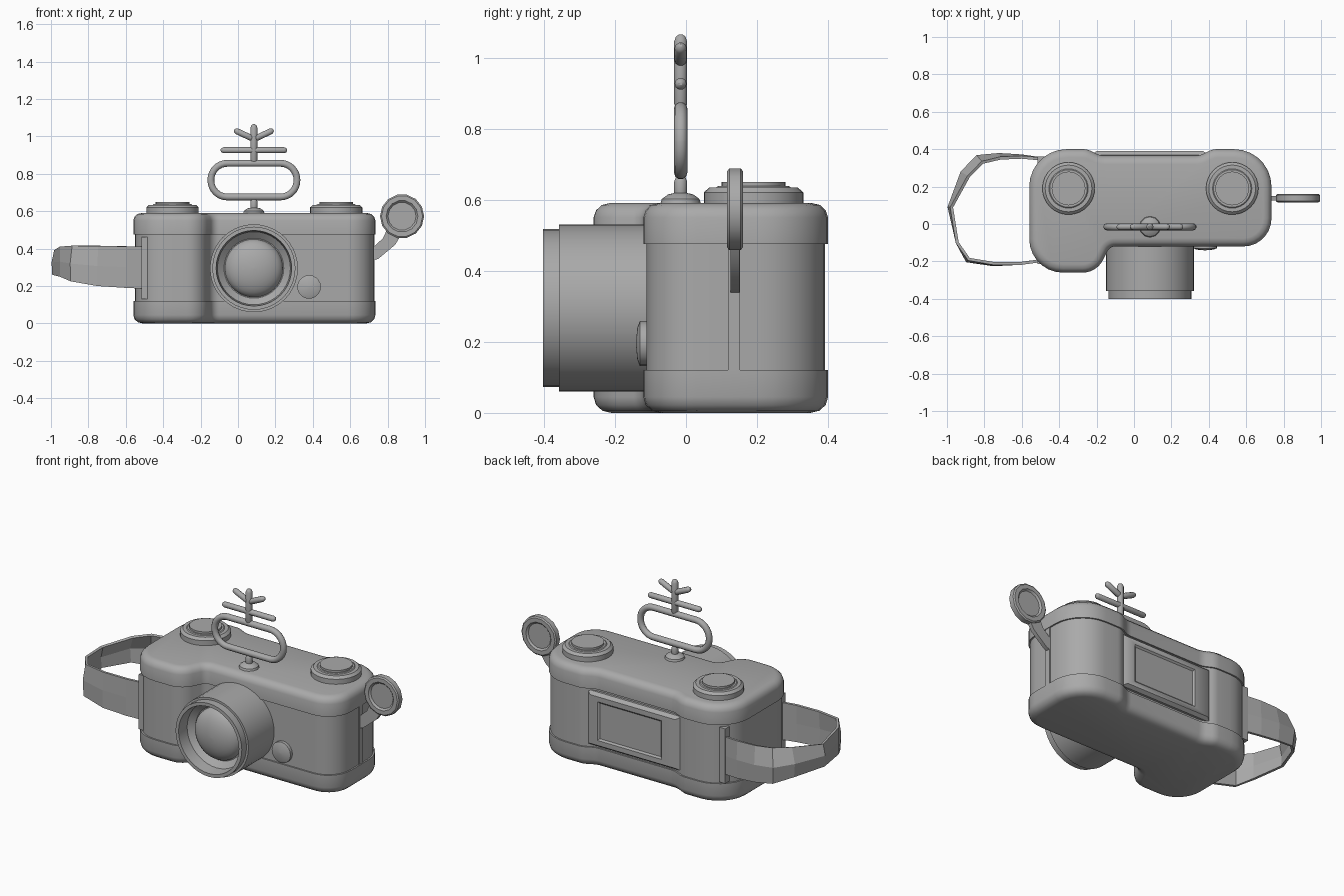
import bpy, bmesh, math
from mathutils import Vector, Matrix

if "Cube" in bpy.data.objects:
    bpy.data.objects.remove(bpy.data.objects["Cube"], do_unlink=True)

grey = bpy.data.materials.new("plain_grey")
grey.use_nodes = True
GREY = (0.4, 0.4, 0.4, 1)
grey.diffuse_color = GREY
grey.node_tree.nodes["Principled BSDF"].inputs["Base Color"].default_value = GREY


def finish(ob, smooth=True):
    ob.data.materials.append(grey)
    bpy.ops.object.select_all(action='DESELECT')
    ob.select_set(True)
    bpy.context.view_layer.objects.active = ob
    if smooth and ob.type == 'MESH':
        bpy.ops.object.shade_smooth_by_angle(angle=math.radians(35))
    return ob


def loft(name, rings, closed=True, caps=True, smooth=True):
    """Skin a list of equal-length point rings."""
    bm = bmesh.new()
    rows = [[bm.verts.new(p) for p in ring] for ring in rings]
    n = len(rows[0])
    for a, b in zip(rows, rows[1:]):
        for i in range(n if closed else n - 1):
            j = (i + 1) % n
            bm.faces.new((a[i], a[j], b[j], b[i]))
    if caps:
        bm.faces.new(rows[0][::-1])
        bm.faces.new(rows[-1])
    bmesh.ops.remove_doubles(bm, verts=bm.verts, dist=1e-5)
    bmesh.ops.recalc_face_normals(bm, faces=bm.faces)
    me = bpy.data.meshes.new(name)
    bm.to_mesh(me)
    bm.free()
    ob = bpy.data.objects.new(name, me)
    bpy.context.collection.objects.link(ob)
    return finish(ob, smooth)


def lathe(name, profile, centre, axis='Z', n=32, smooth=True):
    """Revolve (radius, height) pairs about an axis through centre."""
    turn = {'Z': Matrix(), 'Y': Matrix.Rotation(math.pi / 2, 4, 'X')}[axis]
    ring = [math.tau * i / n for i in range(n)]
    rings = [[Vector(centre) + turn @ Vector((max(r, 1e-3) * math.cos(a), max(r, 1e-3) * math.sin(a), h))
              for a in ring] for r, h in profile]
    return loft(name, rings, smooth=smooth)


def rounded(corners, steps=7):
    """Fillet a polygon of (x, y, radius) corners."""
    out = []
    for i, (x, y, r) in enumerate(corners):
        p = Vector((x, y))
        a = (Vector(corners[i - 1][:2]) - p).normalized()
        b = (Vector(corners[(i + 1) % len(corners)][:2]) - p).normalized()
        half = a.angle(b) / 2
        c = p + (a + b).normalized() * r / math.sin(half)
        s, e = p + a * r / math.tan(half) - c, p + b * r / math.tan(half) - c
        turn = s.angle_signed(e)
        out += [c + Matrix.Rotation(-turn * k / steps, 2) @ s for k in range(steps + 1)]
    return out


def inset(outline, d):
    """Move a counter-clockwise outline inwards by d."""
    res = []
    for i, p in enumerate(outline):
        t = (outline[(i + 1) % len(outline)] - p).normalized() + (p - outline[i - 1]).normalized()
        t.normalize()
        res.append(p + Vector((-t.y, t.x)) * d)
    return res


def slab(name, outline, profile):
    return loft(name, [[(p.x, p.y, z) for p in inset(outline, d)] for d, z in profile])


def tube(name, pts, r=0.019, cyclic=False):
    """Round rod, with domed tips when open."""
    pts = [Vector(p) for p in pts]
    radii = [1] * len(pts)
    if not cyclic:
        u, v = (pts[1] - pts[0]).normalized(), (pts[-1] - pts[-2]).normalized()
        pts = [pts[0], pts[0] + u * r * 0.3, pts[0] + u * r] + pts[1:-1] + [pts[-1] - v * r, pts[-1] - v * r * 0.3, pts[-1]]
        radii = [0.25, 0.72] + [1] * (len(pts) - 4) + [0.72, 0.25]
    cu = bpy.data.curves.new(name, 'CURVE')
    cu.dimensions = '3D'
    cu.bevel_depth, cu.bevel_resolution, cu.use_fill_caps = r, 3, True
    sp = cu.splines.new('POLY')
    sp.points.add(len(pts) - 1)
    for sp_pt, p, k in zip(sp.points, pts, radii):
        sp_pt.co, sp_pt.radius = (*p, 1), k
    sp.use_cyclic_u = cyclic
    ob = bpy.data.objects.new(name, cu)
    bpy.context.collection.objects.link(ob)
    return finish(ob)


def box(name, x, y, z):
    return loft(name, [[(x[0], y[0], h), (x[1], y[0], h), (x[1], y[1], h), (x[0], y[1], h)] for h in z])


# Body: one outline with a front grip and two rear lobes
outline = rounded([(-0.56, -0.26, 0.18), (-0.2, -0.26, 0.12), (-0.13, -0.12, 0.05), (0.735, -0.12, 0.15),
                   (0.735, 0.4, 0.2), (0.42, 0.4, 0.1), (0.35, 0.365, 0.1), (-0.18, 0.365, 0.1),
                   (-0.25, 0.4, 0.1), (-0.56, 0.4, 0.2)])
slab("base_cap", outline, [(0.05, 0), (0.025, 0.006), (0.007, 0.022), (0, 0.045), (0, 0.12), (0.03, 0.12)])
slab("body_middle", outline, [(0.009, 0.1), (0.009, 0.49)])
slab("top_cap", outline, [(0.03, 0.475), (0, 0.475), (0, 0.55), (0.007, 0.57), (0.023, 0.585), (0.045, 0.59)])

# Lens barrel with recessed domed glass
dome = [(0.155 * math.cos(t), 0.3 + 0.075 * math.sin(t)) for t in [math.pi / 2 * k / 8 for k in range(9)]]
lathe("lens", [(0.235, 0.08), (0.235, 0.357), (0.222, 0.357), (0.222, 0.402), (0.202, 0.402),
               (0.195, 0.33), (0.16, 0.3)] + dome, (0.085, 0, 0.295), 'Y', 40)
lathe("front_button", [(0.063, 0.1), (0.063, 0.13), (0.045, 0.137), (0, 0.141)], (0.38, 0, 0.195), 'Y', 20)

# Top dials
for side, x in (("right", -0.35), ("left", 0.525)):
    lathe(side + "_dial", [(0.14, 0.58), (0.14, 0.62), (0.125, 0.634), (0.105, 0.634), (0.1, 0.638),
                           (0.09, 0.638), (0.09, 0.65), (0, 0.65)], (x, 0.19, 0))

# Aerial with loop and crossbars
AX, AY = 0.085, -0.015
lathe("aerial_foot", [(0.058, 0.585), (0.053, 0.602), (0.035, 0.615), (0, 0.622)], (AX, AY, 0), n=12)
tube("aerial_stem", [(AX, AY, 0.59), (AX, AY, 0.67)])
loop = rounded([(-0.23, -0.09, 0.088), (0.23, -0.09, 0.088), (0.23, 0.09, 0.088), (-0.23, 0.09, 0.088)], 8)
tube("aerial_loop", [(AX + p.x, AY, 0.766 + p.y) for p in loop], cyclic=True)
tube("aerial_mast", [(AX, AY, 0.85), (AX, AY, 1.065)])
tube("aerial_crossbar", [(AX - 0.178, AY, 0.926), (AX + 0.178, AY, 0.926)], 0.017)
for side, s in (("right", -1), ("left", 1)):
    tube(side + "_aerial_twig", [(AX, AY, 0.985), (AX + s * 0.105, AY, 1.034)], 0.017)

# Winding paddle with dished faces, on a flat arm
lathe("paddle", [(0, -0.012), (0.075, -0.012), (0.085, -0.022), (0.11, -0.022), (0.118, -0.016),
                 (0.118, 0.016), (0.11, 0.022), (0.085, 0.022), (0.075, 0.012), (0, 0.012)],
      (0.877, 0.138, 0.573), 'Y', 14)
arm = [(0.72, 0.335), (0.75, 0.345), (0.84, 0.42), (0.87, 0.47), (0.8, 0.51), (0.775, 0.455), (0.72, 0.405)]
loft("paddle_arm", [[(x, y, z) for x, z in arm] for y in (0.125, 0.15)])
box("side_strip", (0.7, 0.731), (0.118, 0.152), (0.12, 0.475))

# Rear door: chamfered plate with a sunken window
frames = [(-0.23, 0.4, 0.135, 0.462, 0.34), (-0.23, 0.4, 0.135, 0.462, 0.37), (-0.2, 0.37, 0.15, 0.445, 0.39),
          (-0.11, 0.32, 0.18, 0.415, 0.39), (-0.1, 0.31, 0.19, 0.405, 0.381)]
loft("rear_door", [[(a, y, c), (b, y, c), (b, y, d), (a, y, d)] for a, b, c, d, y in frames])

# Wrist strap: leaning ribbon between two lugs, as (x, y, low, high, lean)
path = [(-0.47, 0.345, 0.185, 0.41, 0), (-0.6, 0.362, 0.19, 0.412, 0.005), (-0.72, 0.366, 0.2, 0.413, 0.015),
        (-0.83, 0.352, 0.215, 0.415, 0.03), (-0.91, 0.27, 0.245, 0.41, 0.03), (-0.985, 0.09, 0.26, 0.39, 0.01),
        (-0.945, -0.1, 0.25, 0.41, 0.0), (-0.89, -0.195, 0.225, 0.415, 0.01), (-0.75, -0.216, 0.2, 0.413, 0.005),
        (-0.6, -0.21, 0.19, 0.412, 0), (-0.49, -0.195, 0.185, 0.41, 0)]
rows = []
for x, y, lo, hi, lean in path:
    inward = (Vector((-0.6, 0.07)) - Vector((x, y))).normalized() * lean
    rows.append([(x, y, lo), (x - inward.x * 0.4, y - inward.y * 0.4, (lo + hi) / 2), (x + inward.x, y + inward.y, hi)])
strap = loft("wrist_strap", rows, closed=False, caps=False, smooth=False)
thick = strap.modifiers.new("thickness", 'SOLIDIFY')
thick.thickness, thick.offset = 0.016, 0
box("front_strap_lug", (-0.515, -0.475), (-0.215, -0.17), (0.13, 0.462))
box("rear_strap_lug", (-0.515, -0.475), (0.32, 0.36), (0.13, 0.462))
